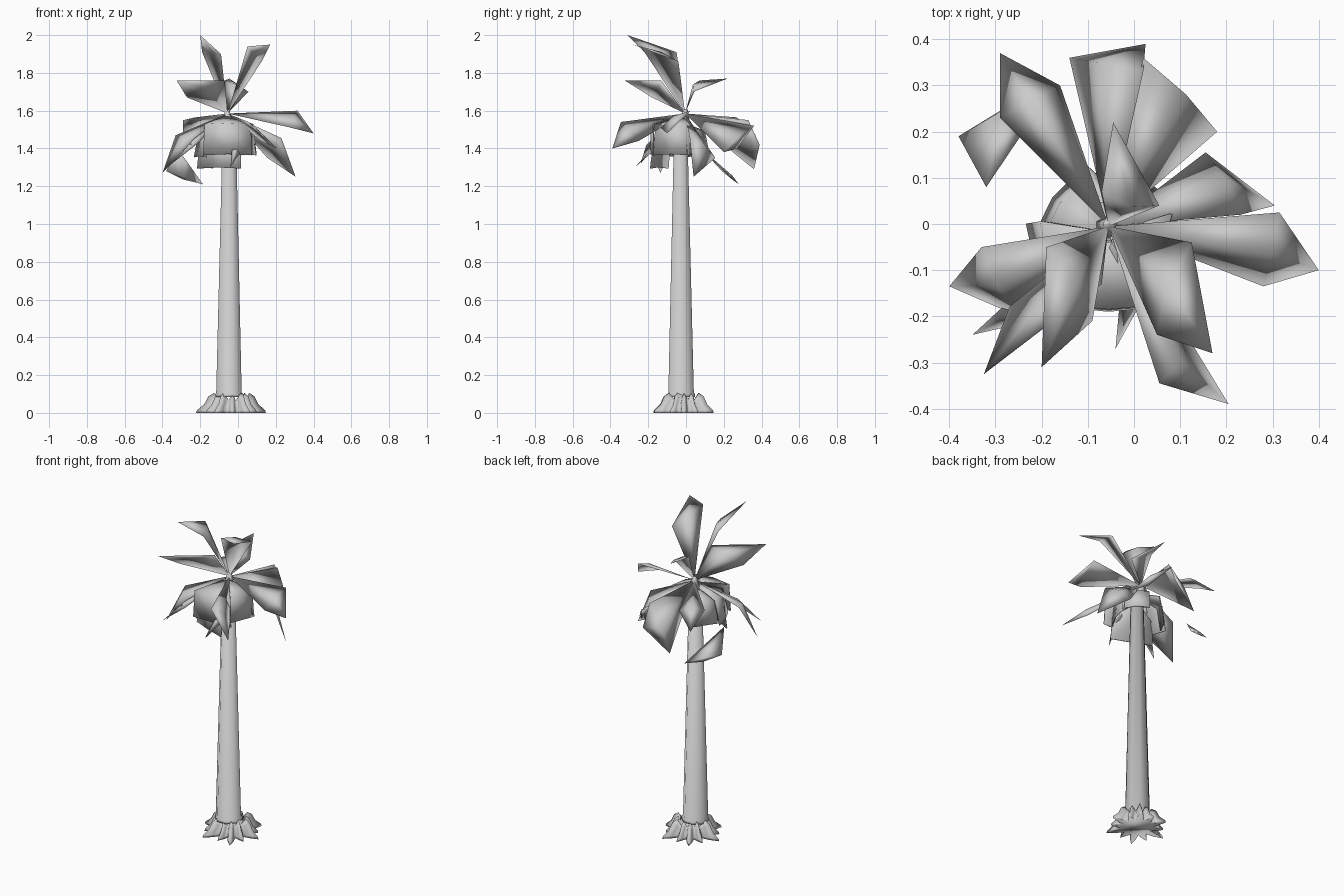
import bpy, bmesh, math, random
from mathutils import Vector

if "Cube" in bpy.data.objects:
    bpy.data.objects.remove(bpy.data.objects["Cube"])

random.seed(4)


def make_object(name, bm):
    """Finish a bmesh as a fully smooth-shaded object."""
    bmesh.ops.recalc_face_normals(bm, faces=bm.faces[:])
    for f in bm.faces:
        f.smooth = True
    mesh = bpy.data.meshes.new(name)
    bm.to_mesh(mesh)
    bm.free()
    ob = bpy.data.objects.new(name, mesh)
    bpy.context.collection.objects.link(ob)
    return ob


def loft(name, rings):
    """Skin a stack of equally long rings and cap both ends."""
    bm = bmesh.new()
    loops = [[bm.verts.new(p) for p in ring] for ring in rings]
    n = len(loops[0])
    for a, b in zip(loops, loops[1:]):
        for i in range(n):
            j = (i + 1) % n
            bm.faces.new((a[i], a[j], b[j], b[i]))
    bm.faces.new(loops[0][::-1])
    bm.faces.new(loops[-1])
    return make_object(name, bm)


def circle(cx, cy, z, r, n=8):
    return [(cx + r * math.cos(math.tau * (i + .5) / n),
             cy + r * math.sin(math.tau * (i + .5) / n), z) for i in range(n)]


# Tapered trunk with a small flared foot, softly shaded into its top cap
loft("trunk", [circle(-.045, -.026, .085, .080), circle(-.045, -.026, .10, .080),
               circle(-.048, -.026, .107, .073), circle(-.046, -.028, 1.54, .037)])

# Root flare: long knuckled roots with deep valleys between them
ROOTS = 12
lengths = [(.185, .155)[i % 2] + random.uniform(-.012, .008) for i in range(ROOTS)]
rings = []
for z, ridge, valley in [(0, 1.0, .085), (.014, .98, .085), (.045, .78, .080),
                         (.088, .66, .074), (.106, .50, .070)]:
    ring = []
    for i in range(ROOTS * 4):
        a = math.tau * i / (ROOTS * 4)
        k = (1, .45, 0, .45)[i % 4]
        tip = lengths[((i + 1) // 4) % ROOTS] * ridge
        r = valley + (tip - valley) * k
        drop = .04 * (1 - k) if z > .06 else 0
        ring.append((-.03 + r * math.cos(a), -.01 + r * math.sin(a), z - drop))
    rings.append(ring)
loft("roots", rings)

# Small bud where the fronds meet
loft("crown_bud", [circle(-.055, -.01, 1.53, .03, 6), circle(-.055, -.005, 1.58, .02, 6),
                   circle(-.06, 0, 1.61, .008, 6)])

BASE = (-.055, -.005, 1.585)


def frond(name, left, tip, right, lift=.02, base=BASE):
    """Thin closed leaf with a raised fold, widest near its cut tip."""
    base, left, tip, right = map(Vector, (base, left, tip, right))
    mid = (left + right) / 2
    normal = (right - left).cross(mid - base).normalized()
    if normal.z < 0:
        normal = -normal
    bm = bmesh.new()
    b, l, t, r = [bm.verts.new(p) for p in (base, left, tip, right)]
    for h in (lift, lift - .012):
        m = bm.verts.new(mid + normal * h)
        for f in ((b, l, m), (b, m, r), (l, t, m), (m, t, r)):
            bm.faces.new(f)
    make_object(name, bm)


# Long fronds: left edge, tip, right edge
fronds = [
    ((-.19, -.05, 1.91), (-.20, -.31, 2.00), (-.09, -.21, 1.90)),
    ((.05, -.24, 1.94), (.17, -.28, 1.95), (.125, -.04, 1.86)),
    ((-.27, -.18, 1.67), (-.325, -.325, 1.76), (-.07, -.13, 1.76)),
    ((-.07, .07, 1.76), (-.045, .22, 1.77), (.055, .04, 1.70)),
    ((-.29, .23, 1.55), (-.29, .37, 1.47), (-.16, .30, 1.54)),
    ((.315, .025, 1.60), (.40, -.10, 1.48), (.28, -.135, 1.51)),
    ((.155, .155, 1.35), (.305, .04, 1.25), (.23, .02, 1.455)),
    ((.055, -.345, 1.54), (.205, -.39, 1.40), (.12, -.25, 1.44)),
    ((-.33, -.05, 1.47), (-.40, -.135, 1.27), (-.25, -.20, 1.42)),
    ((-.14, .36, 1.29), (.025, .39, 1.42), (.02, .33, 1.55)),
    ((.02, .36, 1.52), (.12, .27, 1.40), (.18, .20, 1.38)),
]
for i, (l, t, r) in enumerate(fronds):
    frond(f"frond_{i + 1}", l, t, r)

# Smaller leaves that hang below the crown
frond("loose_back_frond", (-.38, .19, 1.28), (-.29, .245, 1.235), (-.185, .28, 1.21),
      .015, (-.32, .08, 1.40))
frond("small_front_frond", (-.03, -.16, 1.42), (-.04, -.27, 1.30), (.01, -.18, 1.38), .01)
frond("small_left_frond", (-.23, -.13, 1.45), (-.35, -.24, 1.32), (-.22, -.21, 1.42), .02)


def hanging_frond(name, angle, reach, width, z_bend, z_end, flare):
    """Leaf that arches out from the crown and then hangs down."""
    out = Vector((math.cos(angle), math.sin(angle), 0))
    side = Vector((-out.y, out.x, 0))
    c = Vector((-.055, -.03, 0))
    bm = bmesh.new()
    rows = []
    for d, w, z, sag in ((.01, .02, z_bend + .035, 0), (reach, width * .47, z_bend, .012),
                         (reach + flare, width * .5, z_end, .012)):
        rows.append([bm.verts.new(c + out * (d - sag * abs(s)) + side * w * s
                                  + Vector((0, 0, z - sag * abs(s) * .5)))
                     for s in (-1, 0, 1)])
    for a, b in zip(rows, rows[1:]):
        for i in (0, 1):
            bm.faces.new((a[i], a[i + 1], b[i + 1], b[i]))
    ob = make_object(name, bm)
    if ob.data.polygons[0].normal.z < 0:
        ob.data.flip_normals()
    ob.modifiers.new("thickness", 'SOLIDIFY').thickness = .006


# Drooping fronds around the trunk: angle, reach, width, bend z, end z, flare
for i, (deg, reach, w, zb, ze, fl) in enumerate([
        (270, .155, .26, 1.535, 1.37, .005), (200, .14, .18, 1.51, 1.36, .03),
        (145, .13, .15, 1.50, 1.36, .02), (338, .12, .21, 1.535, 1.37, .015),
        (248, .12, .25, 1.44, 1.30, .015), (45, .12, .16, 1.50, 1.38, .03)]):
    hanging_frond(f"hanging_frond_{i + 1}", math.radians(deg), reach, w, zb, ze, fl)
